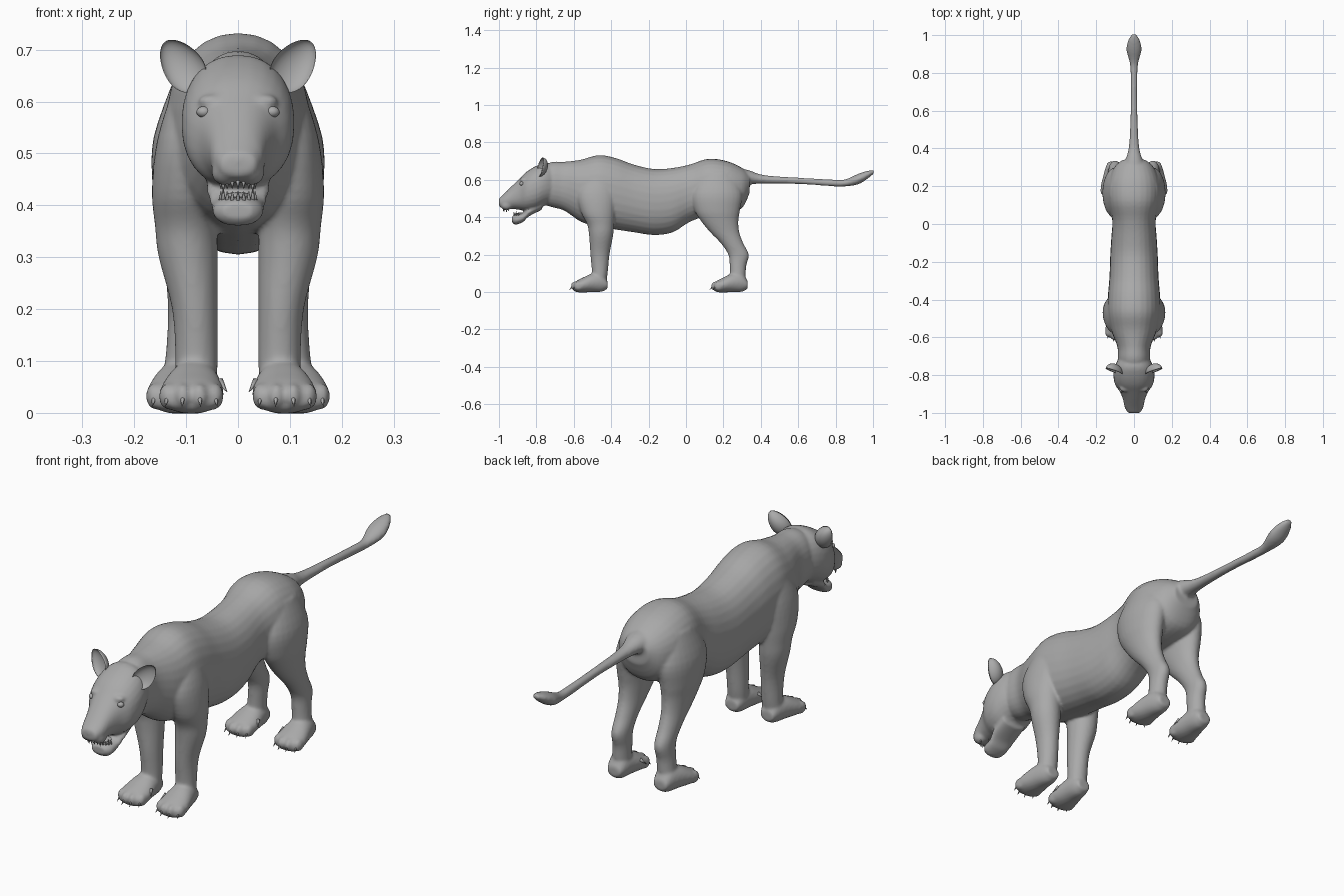
import bpy, bmesh, math
from mathutils import Vector, Matrix, Euler

if "Cube" in bpy.data.objects:
    bpy.data.objects.remove(bpy.data.objects["Cube"])

grey = bpy.data.materials.new("plain grey")
grey.use_nodes = True
grey.diffuse_color = (0.4, 0.4, 0.4, 1)
grey.node_tree.nodes["Principled BSDF"].inputs["Base Color"].default_value = (0.4, 0.4, 0.4, 1)

SIDES = 28
SIGNS = (1, -1)


def finish(name, bm):
    bmesh.ops.recalc_face_normals(bm, faces=bm.faces)
    for f in bm.faces:
        f.smooth = True
    mesh = bpy.data.meshes.new(name)
    bm.to_mesh(mesh)
    bm.free()
    mesh.materials.append(grey)
    ob = bpy.data.objects.new(name, mesh)
    bpy.context.collection.objects.link(ob)
    return ob


def smooth_rows(rows, steps=4):
    """Catmull-Rom interpolation of the section rows."""
    out = []
    last = len(rows) - 1
    for i in range(last):
        p = [rows[min(max(i + k, 0), last)] for k in (-1, 0, 1, 2)]
        for s in range(steps):
            t = s / steps
            out.append([0.5 * (2 * b + (c - a) * t + (2 * a - 5 * b + 4 * c - d) * t * t
                               + (3 * b - a - 3 * c + d) * t ** 3) for a, b, c, d in zip(*p)])
    return out + [list(rows[-1])]


def loft(bm, rows, place, power=1.0):
    """Closed tube through elliptical sections; place maps (row, cos, sin) to a point."""
    rings = []
    for row in smooth_rows(rows):
        ring = []
        for k in range(SIDES):
            a = math.tau * k / SIDES
            c, s = (math.copysign(abs(v) ** power, v) for v in (math.cos(a), math.sin(a)))
            ring.append(bm.verts.new(place(row, c, s)))
        rings.append(ring)
    for a, b in zip(rings, rings[1:]):
        for k in range(SIDES):
            j = (k + 1) % SIDES
            bm.faces.new((a[k], a[j], b[j], b[k]))
    bm.faces.new(rings[0])
    bm.faces.new(rings[-1])


def along_y(dx=0, dy=0, sign=1):
    # row: y, top, bottom, half width, centre x
    return lambda r, c, s: (sign * (r[4] + dx + r[3] * c), r[0] + dy,
                            (r[1] + r[2]) / 2 + (r[1] - r[2]) / 2 * s)


def along_z(sign):
    # row: z, centre y, half depth, centre x, half width
    return lambda r, c, s: (sign * (r[3] + r[4] * c), r[1] + r[2] * s, r[0])


def mid(rows):
    return [r + (0,) for r in rows]


def ball(bm, at, size):
    m = Matrix.Translation(at) @ Matrix.Diagonal((*size, 1))
    bmesh.ops.create_uvsphere(bm, u_segments=20, v_segments=12, radius=1, matrix=m)


def spike(bm, base, tip, radius):
    base, tip = Vector(base), Vector(tip)
    d = tip - base
    m = Matrix.Translation((base + tip) / 2) @ d.to_track_quat('Z', 'Y').to_matrix().to_4x4()
    bmesh.ops.create_cone(bm, cap_ends=True, segments=8, radius1=radius, radius2=radius * 0.08,
                          depth=d.length, matrix=m)


torso = mid([(-0.80, .66, .48, .07), (-0.72, .695, .455, .085), (-0.65, .697, .435, .088),
             (-0.56, .708, .375, .122), (-0.47, .732, .35, .14), (-0.38, .718, .335, .138),
             (-0.28, .682, .32, .13), (-0.17, .658, .305, .126), (-0.07, .664, .32, .12),
             (0.02, .682, .375, .115), (0.12, .713, .41, .135), (0.22, .70, .42, .135),
             (0.30, .664, .45, .105), (0.34, .63, .53, .06)])
head = mid([(-.69, .67, .49, .07), (-.75, .69, .465, .1), (-.80, .675, .44, .109),
            (-.85, .645, .433, .1), (-.89, .607, .44, .074), (-.93, .568, .444, .058),
            (-.97, .528, .444, .049), (-1.0, .50, .457, .034)])
jaw = mid([(-.77, .50, .44, .06), (-.84, .452, .405, .06), (-.87, .424, .376, .052),
           (-.91, .416, .36, .047), (-.93, .405, .373, .03)])
tail = mid([(.28, .665, .56, .07), (.34, .65, .575, .045), (.42, .625, .58, .026),
            (.6, .612, .578, .018), (.78, .602, .566, .018), (.85, .602, .565, .022),
            (.92, .632, .576, .04), (.97, .648, .606, .032), (1.005, .652, .634, .012)])
front_leg = [(.64, -.46, .06, .08, .04), (.53, -.475, .105, .095, .06), (.43, -.47, .092, .103, .063),
             (.36, -.456, .072, .1, .06), (.3, -.454, .064, .096, .057), (.2, -.46, .051, .083, .044),
             (.1, -.461, .042, .08, .041), (.03, -.47, .04, .083, .042)]
hind_leg = [(.64, .17, .09, .075, .05), (.53, .165, .135, .093, .07), (.44, .167, .122, .1, .065),
            (.38, .18, .1, .1, .056), (.32, .207, .078, .1, .046), (.26, .247, .06, .1, .039),
            (.2, .281, .055, .1, .035), (.14, .278, .044, .102, .035), (.08, .276, .042, .106, .037),
            (.03, .27, .04, .11, .04)]
paw = [(-.42, .06, .018, .03, .083), (-.45, .1, .002, .042, .083), (-.5, .1, .0, .053, .086),
       (-.55, .078, -.002, .062, .089), (-.585, .06, .0, .06, .09), (-.6, .045, .008, .05, .09)]
PAW_SHIFTS = ((0, 0), (0.025, 0.75))
TOES = [(-.045, -.574), (-.016, -.59), (.016, -.59), (.045, -.574)]

# Body: overlapping volumes fused into one skin
bm = bmesh.new()
loft(bm, torso, along_y(), 0.92)
loft(bm, head, along_y(), 0.9)
loft(bm, jaw, along_y(), 0.9)
loft(bm, tail, along_y())
ball(bm, (0, -.982, .485), (.026, .02, .022))
for sign in SIGNS:
    loft(bm, front_leg, along_z(sign))
    loft(bm, hind_leg, along_z(sign))
    ball(bm, (sign * .024, -.96, .464), (.028, .032, .026))
    ball(bm, (sign * .05, -.868, .6), (.028, .022, .014))
    for dx, dy in PAW_SHIFTS:
        loft(bm, paw, along_y(dx, dy, sign))
        for tx, ty in TOES:
            ball(bm, (sign * (.09 + dx + tx), ty + dy, .032), (.0175, .026, .026))
body = finish("body", bm)
remesh = body.modifiers.new("fuse", 'REMESH')
remesh.mode = 'VOXEL'
remesh.voxel_size = 0.0065
remesh.use_smooth_shade = True
relax = body.modifiers.new("relax", 'SMOOTH')
relax.factor = 0.5
relax.iterations = 5

for sign, side in zip(SIGNS, ("left", "right")):
    # Ear: a sphere with its front half folded back into a cup
    bm = bmesh.new()
    bmesh.ops.create_uvsphere(bm, u_segments=28, v_segments=18, radius=1)
    for v in bm.verts:
        if v.co.y < 0:
            v.co.y *= -0.6
        v.co.x *= 0.9 - 0.15 * v.co.z
        v.co = Vector((v.co.x * .043, v.co.y * .04 - .015, v.co.z * .058))
    turn = Euler((math.radians(-8), math.radians(38), math.radians(12))).to_matrix().to_4x4()
    flip = Matrix.Diagonal((sign, 1, 1, 1))
    bm.transform(flip @ Matrix.Translation((.104, -.765, .668)) @ turn)
    finish(side + "_ear", bm)

    # Eye
    bm = bmesh.new()
    ball(bm, (sign * .066, -.878, .58), (.014, .013, .011))
    finish(side + "_eye", bm)

    # Claws
    for (dx, dy), end in zip(PAW_SHIFTS, ("front", "hind")):
        bm = bmesh.new()
        for tx, ty in TOES:
            x = sign * (.09 + dx + tx)
            spike(bm, (x, ty + dy - .012, .036), (x + sign * tx * .12, ty + dy - .033, .012), .007)
        x = sign * (.035 + dx)
        spike(bm, (x, dy - .53, .062), (x - sign * .014, dy - .55, .04), .007)
        finish(f"{side}_{end}_claws", bm)

# Teeth: two arcs, with longer canines
bm = bmesh.new()
for i in range(-4, 5):
    a = i * 0.33
    long = 1.7 if abs(i) == 3 else 1
    x = .034 * math.sin(a)
    spike(bm, (x, -.885 - .033 * math.cos(a), .405), (x, -.888 - .033 * math.cos(a), .418 + .01 * long), .0055)
    spike(bm, (x, -.94 - .036 * math.cos(a), .452), (x, -.94 - .036 * math.cos(a), .442 - .011 * long), .0055)
finish("teeth", bm)

# Tongue
bm = bmesh.new()
ball(bm, (0, -.875, .418), (.024, .038, .008))
finish("tongue", bm)
